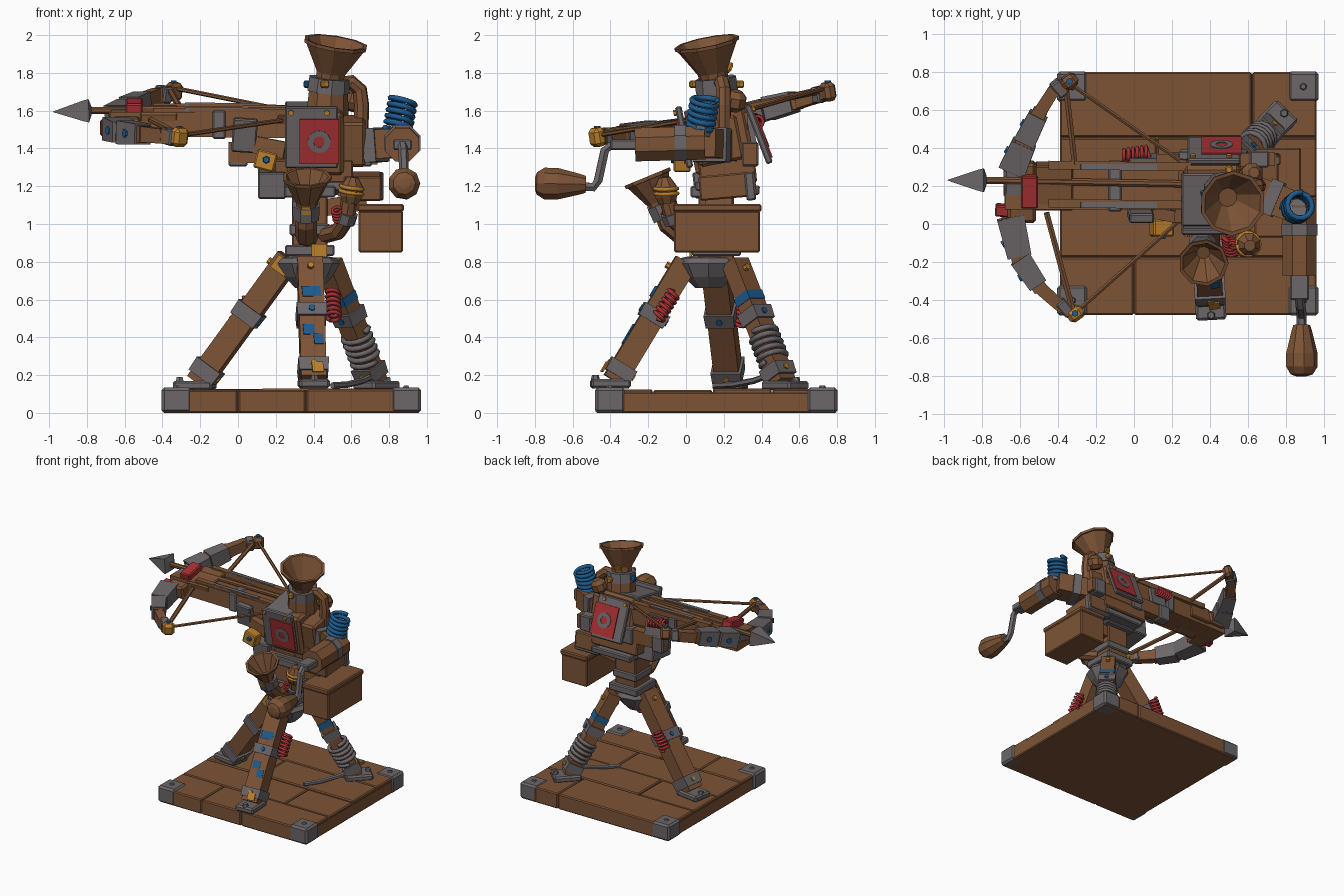
import bpy, bmesh, math, random
from mathutils import Vector as V, Euler

if "Cube" in bpy.data.objects:
    bpy.data.objects.remove(bpy.data.objects["Cube"])
random.seed(4)

def material(name, col):
    m = bpy.data.materials.new(name)
    m.diffuse_color = (*col, 1)
    m.use_nodes = True
    m.node_tree.nodes["Principled BSDF"].inputs["Base Color"].default_value = m.diffuse_color
    return m

WOOD = material("brown wood", (0.205, 0.088, 0.037))
IRON = material("grey iron", (0.150, 0.135, 0.140))
RED = material("red paint", (0.39, 0.030, 0.034))
BLUE = material("blue paint", (0.013, 0.105, 0.270))
GOLD = material("yellow brass", (0.50, 0.215, 0.025))

def finish(name, bm, mat, smooth=False):
    bmesh.ops.recalc_face_normals(bm, faces=bm.faces)
    if bm.calc_volume(signed=True) < 0:
        bmesh.ops.reverse_faces(bm, faces=bm.faces)
    me = bpy.data.meshes.new(name)
    bm.to_mesh(me)
    bm.free()
    me.materials.append(mat)
    for p in me.polygons:
        p.use_smooth = smooth
    ob = bpy.data.objects.new(name, me)
    bpy.context.collection.objects.link(ob)
    return ob

def loft(name, rings, mat, smooth=False):
    bm = bmesh.new()
    rows = [[bm.verts.new(p) for p in ring] for ring in rings]
    n = len(rows[0])
    for a, b in zip(rows, rows[1:]):
        for i in range(n):
            bm.faces.new((a[i], a[(i + 1) % n], b[(i + 1) % n], b[i]))
    bm.faces.new(rows[0])
    bm.faces.new(rows[-1])
    return finish(name, bm, mat, smooth)

def frame(t):
    side = t.cross(V((0, 0, 1)) if abs(t.z) < 0.9 else V((0, 1, 0))).normalized()
    return side, side.cross(t)

def box(name, c, s, mat, rot=(0, 0, 0), bevel=0.008):
    bm = bmesh.new()
    bmesh.ops.create_cube(bm, size=1)
    R = Euler([math.radians(a) for a in rot]).to_matrix()
    for v in bm.verts:
        v.co = V([a * b for a, b in zip(v.co, s)])
    if bevel and min(s) > 0.03:
        bmesh.ops.bevel(bm, geom=bm.edges[:], offset=bevel, segments=1, affect='EDGES')
    for v in bm.verts:
        v.co = R @ v.co + V(c)
    return finish(name, bm, mat)

def beam(name, p1, p2, w, h, mat, end=1.0):
    """Straight bar; w is horizontal, h is the other way, end scales the far end."""
    p1, p2 = V(p1), V(p2)
    s, u = frame((p2 - p1).normalized())
    sq = ((-.5, -.5), (.5, -.5), (.5, .5), (-.5, .5))
    return loft(name, [[p + s * a * w * k + u * b * h * k for a, b in sq]
                       for p, k in ((p1, 1), (p2, end))], mat)

def lathe(name, base, axis, prof, mat, n=10):
    """Profile of (height, radius) turned about an axis."""
    t = V(axis).normalized()
    s, u = frame(t)
    return loft(name, [[V(base) + t * h + (s * math.cos(a) + u * math.sin(a)) * r
                        for a in (2 * math.pi * (i + .5) / n for i in range(n))] for h, r in prof], mat)

def rod(name, p1, p2, r, mat, n=8):
    d = V(p2) - V(p1)
    return lathe(name, p1, d, [(0, r), (d.length, r)], mat, n)

def sweep(name, pts, r, mat, n=6, smooth=False):
    """Tube of n sides along a path."""
    pts = [V(p) for p in pts]
    rings, prev, s, u = [], None, None, None
    for i, p in enumerate(pts):
        t = (pts[min(i + 1, len(pts) - 1)] - pts[max(i - 1, 0)]).normalized()
        if prev is None:
            s, u = frame(t)
        else:
            q = prev.rotation_difference(t)
            s, u = q @ s, q @ u
        prev = t
        rings.append([p + (s * math.cos(2 * math.pi * k / n) + u * math.sin(2 * math.pi * k / n)) * r
                      for k in range(n)])
    return loft(name, rings, mat, smooth)

def coil(name, p1, p2, R, turns, r, mat):
    p1, p2 = V(p1), V(p2)
    s, u = frame((p2 - p1).normalized())
    N = int(turns * 14)
    sweep(name, [p1.lerp(p2, i / N) + (s * math.cos(i * math.tau / 14) + u * math.sin(i * math.tau / 14)) * R
                 for i in range(N + 1)], r, mat, 6, True)

def at(a, b, k):
    return V(a).lerp(V(b), k)

# --- Platform: slab, planks, corner irons ---
box("platform_core", (.285, .16, .055), (1.35, 1.26, .11), WOOD)
rows = [(-.48, -.175, (-.39, .0, .36, .96)), (-.175, .14, (-.39, .55, .96)),
        (.14, .455, (-.39, .12, .96)), (.455, .80, (-.39, .62, .96))]
for y0, y1, xs in rows:
    for x0, x1 in zip(xs, xs[1:]):
        top = .125 + random.uniform(-.005, .004)
        box("platform_plank", ((x0 + x1) / 2, (y0 + y1) / 2, top / 2),
            (x1 - x0 - .004, y1 - y0 - .004, top), WOOD)
for x in (-.325, .89):
    for y in (-.402, .722):
        box("corner_iron", (x, y, .067), (.16, .16, .134), IRON, bevel=.015)
        lathe("corner_rivet", (x, y, .13), (0, 0, 1), [(0, .022), (.014, .014)], IRON, 6)

# --- Tripod legs with feet, collars and springs ---
legs = {"front": ((.38, .0, .80), (.40, -.38, .17)),
        "left": ((.27, .15, .82), (-.21, .23, .16)),
        "rear": ((.48, .26, .80), (.72, .51, .16))}
for n, (a, b) in legs.items():
    lw = .112 if n == "rear" else .135
    beam(n + "_leg", a, b, lw, lw - .012, WOOD)
    d = (V(b) - V(a)).normalized()
    out = V((d.x, d.y, 0)).normalized()
    yaw = math.degrees(math.atan2(out.y, out.x))
    box(n + "_foot", V(b) + out * .02 + V((0, 0, -.015)), (.21, .16, .05), IRON, (0, 0, yaw), .012)
    for k in (.40, .86):
        beam(n + "_leg_collar", at(a, b, k), at(a, b, k + .10), lw + .027, lw + .02, IRON, .95)
    lathe(n + "_foot_bolt", V(b) + out * .1, (0, 0, 1), [(0, .025), (.03, .018)], IRON, 6)
    s, u = frame(d)
    for k in (.09, .45, .91):
        for e in (-1, 1):
            q = at(a, b, k) + u * e * (lw / 2 - .008)
            rod(n + "_leg_bolt", q, q + u * e * .024, .018, BLUE if k == .45 else GOLD, 6)
a, b = legs["rear"]
coil("rear_leg_spring", at(a, b, .58), at(a, b, .83), .074, 5, .015, IRON)
beam("rear_leg_blue_band", at(a, b, .27), at(a, b, .34), .119, .107, BLUE)
coil("front_leg_spring", (.50, -.06, .64), (.51, -.15, .50), .032, 6, .011, RED)
coil("left_leg_spring", (.06, .30, .60), (-.02, .29, .47), .032, 6, .011, RED)
a, b = legs["front"]
fu = frame((V(b) - V(a)).normalized())[1]
fu = fu if fu.y < 0 else -fu
for k, x, w, m in ((.30, .0, .10, BLUE), (.62, -.02, .06, BLUE), (.70, .03, .05, BLUE), (.95, .02, .06, GOLD)):
    c = at(a, b, k) + fu * (.063 if m is BLUE else .082) + V((x, 0, 0))
    box("leg_paint_patch", c, (w, .008, .06), m, (-31, 0, 10))
box("left_leg_brass_plate", (.23, .07, .78), (.09, .012, .08), GOLD, (0, 35, 0))

sweep("rear_cable", [(.72, .47, .26), (.72, .44, .20), (.66, .36, .17), (.58, .25, .15), (.50, .15, .145)], .017, IRON)

# --- Hub and post ---
lathe("tripod_hub", (.37, .12, .66), (0, 0, 1), [(0, .07), (.06, .13), (.13, .17), (.16, .15), (.17, .1)], IRON, 9)
box("turning_post", (.38, .16, 1.02), (.19, .19, .46), WOOD)
for z, s in ((.86, .26), (.97, .215), (1.17, .27)):
    box("post_band", (.38, .16, z), (s, s, .06), IRON)
box("post_brass_plate", (.43, .025, .86), (.08, .012, .07), GOLD)
box("post_cross_beam", (.40, .22, 1.28), (.42, .30, .15), WOOD, (6, 0, 0))
box("underside_iron", (.18, .16, 1.215), (.15, .24, .14), IRON, (6, 0, 0))
box("underside_strap", (.42, .22, 1.19), (.36, .34, .05), IRON, (-4, 0, 0))

# --- Main housing, rolled a little toward the front ---
ROLL = 11
box("housing", (.41, .18, 1.45), (.30, .32, .34), WOOD, (ROLL, 0, 0), .02)
box("housing_iron_top", (.36, .13, 1.60), (.22, .28, .05), IRON, (ROLL, 0, 0))
def target(name, c, rx, sgn):
    R = Euler((math.radians(rx), 0, 0)).to_matrix()
    n = R @ V((0, sgn, 0))
    box(name + "_iron_plate", c, (.28, .035, .33), IRON, (rx, 0, 0))
    c2 = V(c) + n * .0215 + R @ V((.04, 0, -.02))
    box(name + "_red_plate", c2, (.21, .009, .24), RED, (rx, 0, 0))
    lathe(name + "_ring", c2 + n * .003, n, [(0, .06), (.006, .06), (.006, .03), (0, .03)], IRON, 14)
    for x in (-.11, .08):
        q = V(c) + n * .015 + R @ V((x, 0, .135))
        rod(name + "_rivet", q, q + n * .016, .016, GOLD, 6)
target("front_target", (.39, -.01, 1.46), ROLL, -1)
target("rear_target", (.42, .385, 1.475), 21, 1)
beam("rear_side_rail", (.74, .34, 1.37), (-.05, .33, 1.38), .07, .11, WOOD)
for x in (.66, .28, .0):
    box("rear_rail_strap", (x, .34, 1.37), (.10, .085, .13), IRON)
beam("front_side_rail", (.25, .03, 1.39), (.09, .06, 1.42), .06, .09, WOOD)

# --- Stock, rails and bolt ---
beam("stock", (.55, .20, 1.52), (-.68, .19, 1.53), .25, .14, WOOD, .9)
for y, z in ((.10, 1.585), (.30, 1.61)):
    beam("stock_rail", (.3, y, z), (-.45, y + .01, z + .01), .045, .04, WOOD)
    beam("rail_iron", (.12, y, z + .012), (-.28, y, z + .016), .03, .035, IRON)
box("stock_front_plate", (.035, .045, 1.47), (.13, .05, .18), IRON, (ROLL, 4, 0))
box("stock_rear_plate", (.05, .345, 1.50), (.14, .03, .15), IRON, (ROLL, 0, 0))
box("stock_mid_strap", (-.10, .20, 1.525), (.07, .27, .15), IRON)
box("brass_latch", (.145, -.02, 1.335), (.11, .09, .10), GOLD, (0, 15, 0))
lathe("latch_bolt", (.15, -.06, 1.34), (0, -1, 0), [(0, .022), (.02, .016)], BLUE, 6)
coil("stock_spring", (-.06, .36, 1.55), (.08, .38, 1.54), .03, 6, .01, RED)
rod("bolt_shaft", (.30, .21, 1.61), (-.82, .23, 1.60), .02, WOOD)
lathe("bolt_head", (-.775, .23, 1.60), (-1, 0, -.03), [(0, .03), (.015, .088), (.05, .075), (.205, .002)], IRON, 4)
box("bolt_clamp_red", (-.55, .17, 1.615), (.09, .17, .075), RED, (ROLL, 0, 0))
box("bow_mount", (-.59, .17, 1.53), (.15, .32, .11), WOOD, (ROLL, 0, 0), .015)
box("bow_mount_iron", (-.63, .22, 1.56), (.11, .16, .09), IRON, (ROLL, 0, 0), .015)
box("bow_mount_block", (-.42, .20, 1.54), (.20, .24, .14), WOOD, (ROLL, 0, 0))
box("nose_red_plate", (-.65, .07, 1.51), (.16, .06, .08), RED, (ROLL, 0, -4))

# --- Bow limbs: near one low, far one high ---
limbs = {"near": [(-.65, .04, 1.505), (-.60, -.18, 1.485), (-.50, -.33, 1.475), (-.40, -.42, 1.465), (-.31, -.47, 1.46)],
         "far": [(-.64, .28, 1.565), (-.575, .43, 1.61), (-.50, .58, 1.65), (-.43, .69, 1.68), (-.34, .75, 1.70)]}
for n, P in limbs.items():
    for i, (p, q) in enumerate(zip(P, P[1:])):
        w = (.10, .085, .07, .065)[i]
        beam(n + "_limb", p, at(p, q, 1.1), w, w + .015, WOOD, .9)
    for p, q, w in ((P[0], P[1], .145), (P[1], P[2], .115)):
        beam(n + "_limb_iron", at(p, q, .02), at(p, q, .95), w, .125, IRON, .88)
        c = at(p, q, .5)
        o = V((-.87, -.5 if n == "near" else .5, 0))
        rod(n + "_limb_bolt", c + o * .045, c + o * (w / 2 + .006), .022, BLUE, 6)
    box(n + "_limb_tip", P[4], (.09, .07, .10), GOLD if n == "near" else WOOD, (ROLL, 0, 35), .02)
    box(n + "_tip_iron", at(P[3], P[4], .4), (.06, .09, .085), IRON, (ROLL, 0, 40))
    rod(n + "_tip_stud", V(P[4]) + V((0, 0, .045)), V(P[4]) + V((0, 0, .06)), .018, BLUE, 6)
for n, p, q, r in (("far", (-.34, .74, 1.72), (.26, .32, 1.60), .012), ("near", (-.30, -.46, 1.47), (.24, .02, 1.55), .012),
                   ("far", (-.36, .74, 1.71), (-.31, .30, 1.62), .017), ("near", (-.32, -.46, 1.48), (-.46, .06, 1.55), .017)):
    rod(n + "_string", p, q, r, WOOD, 6)
beam("string_yoke", (.26, .34, 1.60), (.23, .01, 1.55), .04, .035, WOOD)

# --- Upper horn with neck and pipe ---
lathe("horn_neck", (.47, .17, 1.58), (.05, -.05, 1), [(0, .115), (.15, .105)], WOOD, 9)
lathe("horn_collar", (.475, .165, 1.70), (.1, -.12, 1), [(0, .115), (.075, .11)], IRON, 9)
lathe("upper_horn", (.485, .15, 1.755), (.16, -.2, 1), [(0, .075), (.05, .08), (.195, .162), (.196, .172), (.215, .174), (.214, .154), (.05, .05)], WOOD, 10)
for x, y, m in ((.46, .04, GOLD), (.50, .285, GOLD), (.37, .16, BLUE)):
    box("collar_stud", (x, y, 1.74), (.04, .04, .04), m, (0, 0, 20))
lathe("rear_horn_brass", (.47, .225, 1.83), (-.3, .8, -.4), [(0, .03), (.012, .03)], GOLD, 8)
sweep("horn_pipe", [(.54, .18, 1.74), (.60, .19, 1.75), (.645, .20, 1.71), (.655, .20, 1.63), (.65, .20, 1.45)], .04, WOOD, 8)
lathe("rear_knob", (.60, .25, 1.60), (.3, .2, 1), [(0, .03), (.03, .06), (.08, .06), (.11, .03)], WOOD, 8)
box("housing_side_block", (.61, .17, 1.44), (.13, .24, .24), WOOD, (ROLL, 0, 0), .015)

# --- Winding crank and blue spring ---
beam("crank_arm_support", (.55, .20, 1.41), (.87, .08, 1.43), .17, .16, WOOD, .95)
beam("crank_support_iron", (.70, .15, 1.415), (.76, .125, 1.42), .19, .18, IRON)
rod("crank_barrel", (.87, .10, 1.43), (.87, -.27, 1.42), .096, WOOD, 8)
rod("barrel_band", (.87, .0, 1.43), (.87, -.06, 1.43), .103, IRON, 8)
box("crank_socket", (.87, -.33, 1.42), (.10, .14, .055), IRON)
sweep("crank_rod", [(.87, -.26, 1.42), (.87, -.39, 1.42), (.875, -.43, 1.39), (.88, -.465, 1.23), (.88, -.49, 1.195), (.88, -.56, 1.20)], .026, IRON, 6)
lathe("crank_handle", (.88, -.53, 1.21), (0, -1, .02), [(0, .045), (.03, .055), (.15, .085), (.22, .085), (.26, .06), (.27, .03)], WOOD, 9)
rod("spring_seat", (.87, .07, 1.47), (.87, .08, 1.52), .06, IRON, 8)
coil("blue_spring", (.845, .075, 1.50), (.875, .10, 1.665), .068, 5.3, .015, BLUE)

# --- Supply box ---
box("supply_box", (.755, .165, .96), (.235, .455, .22), WOOD)
box("supply_box_lid", (.755, .165, 1.085), (.245, .47, .04), WOOD)
beam("box_bracket", (.42, .17, 1.08), (.68, .17, 1.12), .14, .09, WOOD)
box("box_hanger", (.66, .22, 1.20), (.20, .30, .13), WOOD, (5, 0, 0))
box("hanger_strap", (.66, .34, 1.20), (.22, .05, .15), IRON, (5, 0, 0))

# --- Small front horn ---
lathe("small_horn", (.365, -.135, 1.08), (0, -.38, .92), [(0, .055), (.04, .06), (.165, .12), (.166, .13), (.185, .132), (.184, .114), (.04, .035)], WOOD, 9)
lathe("small_horn_collar", (.36, -.105, 1.03), (0, -.38, .92), [(0, .075), (.08, .078)], IRON, 8)
sweep("small_horn_pipe", [(.36, -.12, 1.08), (.36, -.09, 1.0), (.36, -.02, .94), (.37, .10, .93)], .058, WOOD, 8)
box("small_horn_stud", (.36, -.185, 1.075), (.045, .03, .045), GOLD, (22, 0, 0))

# --- Banded knob beside it ---
sweep("knob_pipe", [(.59, -.10, 1.14), (.575, -.07, 1.03), (.53, .0, .96), (.45, .10, .94)], .045, WOOD, 8)
lathe("banded_knob", (.595, -.10, 1.11), (.1, -.1, 1), [(0, .045), (.04, .065), (.09, .062), (.14, .03)], WOOD, 8)
coil("knob_brass_band", (.598, -.102, 1.15), (.602, -.107, 1.20), .06, 2, .011, GOLD)
coil("small_red_spring", (.52, -.12, 1.08), (.53, -.07, 1.02), .022, 4, .008, RED)
rod("knob_collar", (.58, -.08, 1.06), (.565, -.06, 1.01), .058, IRON, 8)
